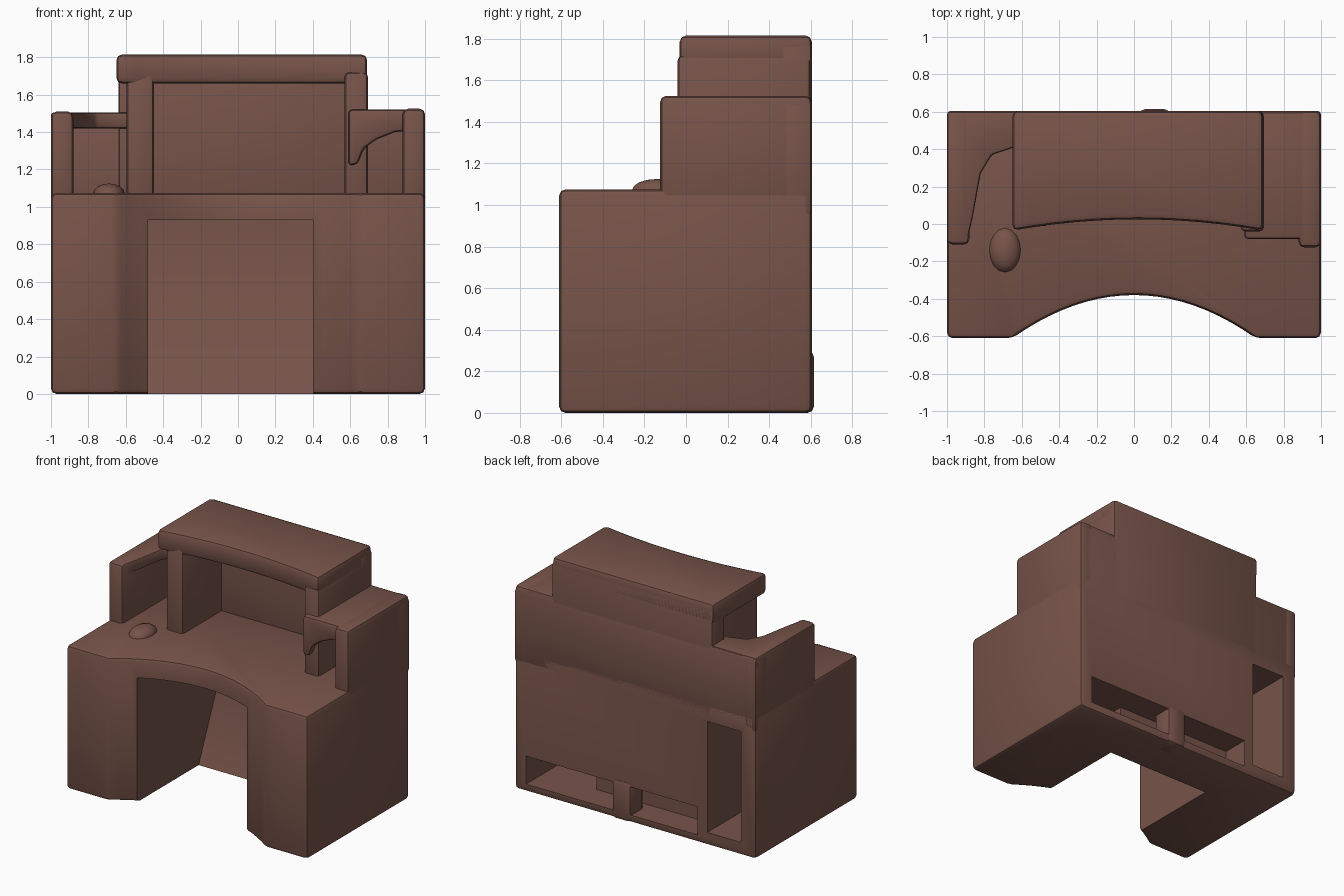
import bpy, bmesh, math

cube = bpy.data.objects.get("Cube")
if cube:
    bpy.data.objects.remove(cube, do_unlink=True)

# Single brown finish
BROWN = (0.185, 0.088, 0.068, 1.0)
brown = bpy.data.materials.new("brown_wood")
brown.use_nodes = True
brown.diffuse_color = BROWN
bsdf = next(n for n in brown.node_tree.nodes if n.type == 'BSDF_PRINCIPLED')
bsdf.inputs["Base Color"].default_value = BROWN
bsdf.inputs["Roughness"].default_value = 0.8


def activate(ob):
    bpy.ops.object.select_all(action='DESELECT')
    ob.select_set(True)
    bpy.context.view_layer.objects.active = ob


def smooth(ob):
    activate(ob)
    bpy.ops.object.shade_smooth_by_angle(angle=math.radians(35))


def finish(name, bm, bevel=0.0):
    """Round the sharp edges and turn the bmesh into an object."""
    bmesh.ops.recalc_face_normals(bm, faces=bm.faces)
    if bevel:
        sharp = [e for e in bm.edges if e.calc_face_angle(0) > 0.4]
        bmesh.ops.bevel(bm, geom=sharp, offset=bevel, segments=2,
                        profile=0.5, affect='EDGES')
    mesh = bpy.data.meshes.new(name)
    bm.to_mesh(mesh)
    bm.free()
    ob = bpy.data.objects.new(name, mesh)
    bpy.context.collection.objects.link(ob)
    mesh.materials.append(brown)
    smooth(ob)
    return ob


def prism(name, outline, lo, hi, axis='z', bevel=0.02):
    """Extrude a 2D outline along one axis."""
    place = {'x': lambda u, v, w: (w, u, v),
             'y': lambda u, v, w: (u, w, v),
             'z': lambda u, v, w: (u, v, w)}[axis]
    bm = bmesh.new()
    rings = [[bm.verts.new(place(u, v, w)) for u, v in outline] for w in (lo, hi)]
    n = len(outline)
    for ring in rings:
        bm.faces.new(ring)
    for i in range(n):
        j = (i + 1) % n
        bm.faces.new((rings[0][i], rings[0][j], rings[1][j], rings[1][i]))
    return finish(name, bm, bevel)


def box(name, x, y, z, bevel=0.02):
    outline = [(x[0], y[0]), (x[1], y[0]), (x[1], y[1]), (x[0], y[1])]
    return prism(name, outline, z[0], z[1], 'z', bevel)


def cut(ob, cutter):
    mod = ob.modifiers.new("cut", 'BOOLEAN')
    mod.operation = 'DIFFERENCE'
    mod.solver = 'EXACT'
    mod.object = cutter
    activate(ob)
    bpy.ops.object.modifier_apply(modifier=mod.name)
    bpy.data.objects.remove(cutter, do_unlink=True)


# Desk body with a concave front
STEPS = 20
front = []
for i in range(STEPS + 1):
    x = -0.65 + 1.3 * i / STEPS
    front.append((x, -0.38 - 0.23 * (x / 0.65) ** 2))
outline = [(-1, -0.61)] + front + [(1, -0.61), (1, 0.605), (-1, 0.605)]
desk_body = prism("desk_body", outline, 0, 1.075, bevel=0.03)

# Knee space with a sloping foot panel at the back
knee = [(-0.8, -0.1), (0.22, -0.1), (0.22, 0), (0.42, 0.46), (0.42, 0.93), (-0.8, 0.93)]
cut(desk_body, prism("knee_cutter", knee, -0.48, 0.40, 'x', 0))

# Openings in the back: low slot, deeper end and tall recess
cut(desk_body, box("slot_cutter", (-0.52, 0.9), (0.40, 0.8), (0.06, 0.27), 0))
cut(desk_body, box("deep_slot_cutter", (0.46, 0.9), (0.2, 0.7), (0.06, 0.27), 0))
cut(desk_body, box("recess_cutter", (-0.88, -0.6), (0.1, 0.8), (0.1, 0.93), 0))
smooth(desk_body)
box("slot_post", (0.03, 0.19), (0.45, 0.615), (0.0, 0.3), 0.03)

# Upper back and outer side walls
box("upper_back", (-1, 1), (0.46, 0.605), (0.95, 1.5))
box("hutch_back", (-0.64, 0.69), (0.45, 0.605), (0.95, 1.78))
box("left_wall", (-1, -0.88), (-0.11, 0.605), (0.95, 1.51), 0.03)
box("right_wall", (0.88, 1), (-0.125, 0.605), (0.95, 1.525), 0.03)

# Curved lip along the open left compartment
lip = [(-1, -0.1), (-0.89, -0.09), (-0.86, 0.05), (-0.82, 0.27), (-0.76, 0.37),
       (-0.64, 0.41), (-0.58, 0.41), (-0.58, 0.6), (-1, 0.6)]
prism("left_lip", lip, 1.42, 1.505, bevel=0.015)

# Right compartment roof with a sagging bracket
bracket = [(0.59, 1.22), (0.64, 1.23), (0.67, 1.31), (0.74, 1.36),
           (0.84, 1.4), (0.95, 1.41), (0.95, 1.52), (0.59, 1.52)]
prism("right_roof", bracket, -0.08, 0.6, 'y', 0.02)

# Central hutch: two side panels and a roof with a bowed front
box("hutch_left_panel", (-0.595, -0.45), (-0.01, 0.6), (0.95, 1.72), 0.025)
box("hutch_right_panel", (0.57, 0.695), (-0.04, 0.6), (0.95, 1.72), 0.025)
bow = []
for i in range(13):
    t = -1 + i / 6
    bow.append((0.02 + 0.67 * t, 0.025 - 0.06 * t * t))
prism("hutch_roof", bow + [(0.69, 0.605), (-0.65, 0.605)], 1.66, 1.815, bevel=0.03)

# Small rounded lump on the desktop
bm = bmesh.new()
bmesh.ops.create_uvsphere(bm, u_segments=16, v_segments=8, radius=1)
for v in bm.verts:
    v.co = (-0.69 + 0.085 * v.co.x, -0.14 + 0.12 * v.co.y, 1.07 + 0.055 * v.co.z)
finish("desktop_lump", bm)
